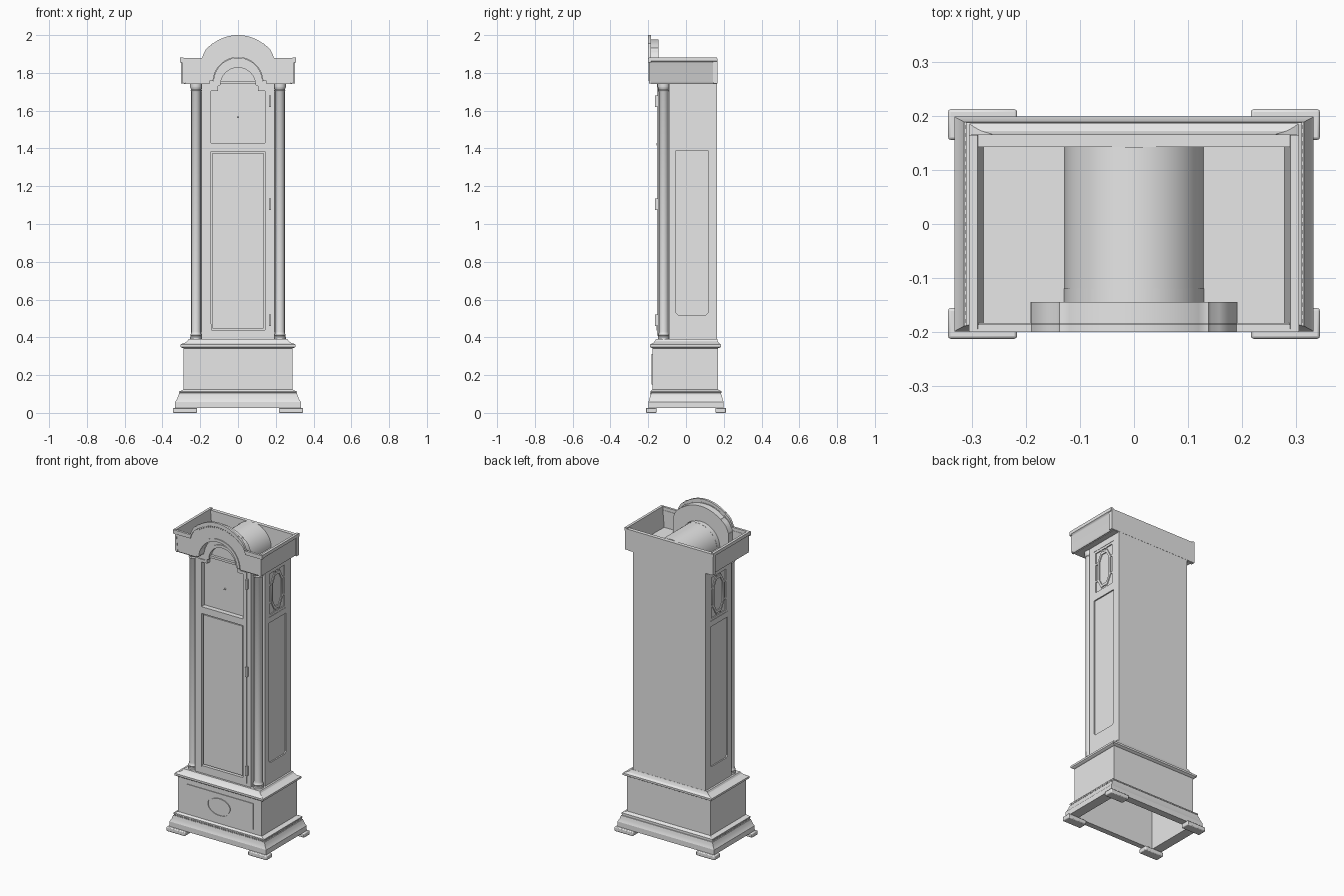
import bpy, bmesh, math
from math import sin, cos, pi, sqrt

if "Cube" in bpy.data.objects:
    bpy.data.objects.remove(bpy.data.objects["Cube"])

wood = bpy.data.materials.new("plain_grey")
wood.diffuse_color = (0.8, 0.8, 0.8, 1)
wood.use_nodes = True
wood.node_tree.nodes["Principled BSDF"].inputs["Base Color"].default_value = wood.diffuse_color


def finish(name, bm, angle=35):
    """Turn a bmesh into a shaded object."""
    bmesh.ops.remove_doubles(bm, verts=bm.verts, dist=1e-5)
    bmesh.ops.recalc_face_normals(bm, faces=bm.faces)
    me = bpy.data.meshes.new(name)
    bm.to_mesh(me)
    bm.free()
    me.materials.append(wood)
    ob = bpy.data.objects.new(name, me)
    bpy.context.collection.objects.link(ob)
    bpy.ops.object.select_all(action='DESELECT')
    ob.select_set(True)
    bpy.context.view_layer.objects.active = ob
    bpy.ops.object.shade_smooth_by_angle(angle=math.radians(angle))
    return ob


def plate(name, loops, a, b, side=False):
    """Flat outline with holes, extruded from a to b along y (or x for side plates)."""
    cu = bpy.data.curves.new(name, 'CURVE')
    cu.dimensions = '2D'
    cu.fill_mode = 'BOTH'
    cu.extrude = abs(b - a) / 2
    for loop in loops:
        sp = cu.splines.new('POLY')
        sp.points.add(len(loop) - 1)
        for p, (u, v) in zip(sp.points, loop):
            p.co = (u, v, 0, 1)
        sp.use_cyclic_u = True
    tmp = bpy.data.objects.new(name + "_outline", cu)
    bpy.context.collection.objects.link(tmp)
    dg = bpy.context.evaluated_depsgraph_get()
    me = bpy.data.meshes.new_from_object(tmp.evaluated_get(dg))
    bm = bmesh.new()
    bm.from_mesh(me)
    bpy.data.objects.remove(tmp)
    bpy.data.curves.remove(cu)
    bpy.data.meshes.remove(me)
    m = (a + b) / 2
    for v in bm.verts:
        u, w, d = v.co
        v.co = (m + d, u, w) if side else (u, m - d, w)
    return finish(name, bm)


def stack(name, rings):
    """Rectangular rings (half width, y front, y back, z) joined into a moulded box."""
    bm = bmesh.new()
    vs = [[bm.verts.new(p) for p in ((-h, f, z), (h, f, z), (h, k, z), (-h, k, z))]
          for h, f, k, z in rings]
    for r, s in zip(vs, vs[1:]):
        for i in range(4):
            j = (i + 1) % 4
            bm.faces.new((r[i], r[j], s[j], s[i]))
    bm.faces.new(vs[0])
    bm.faces.new(vs[-1])
    return finish(name, bm, 20)


def boxes(name, items):
    """Several boxes (x0, x1, y0, y1, z0, z1) in one object."""
    bm = bmesh.new()
    for x0, x1, y0, y1, z0, z1 in items:
        vs = bmesh.ops.create_cube(bm, size=1)['verts']
        for v in vs:
            v.co = ((x0 + x1) / 2 + v.co.x * (x1 - x0), (y0 + y1) / 2 + v.co.y * (y1 - y0),
                    (z0 + z1) / 2 + v.co.z * (z1 - z0))
    return finish(name, bm, 20)


def lathe(name, prof, x, y, n=24):
    """Turned part from (radius, z) points."""
    bm = bmesh.new()
    vs = [[bm.verts.new((x + r * cos(2 * pi * i / n), y + r * sin(2 * pi * i / n), z))
           for i in range(n)] for r, z in prof]
    for r, s in zip(vs, vs[1:]):
        for i in range(n):
            bm.faces.new((r[i], r[(i + 1) % n], s[(i + 1) % n], s[i]))
    bm.faces.new(vs[0])
    bm.faces.new(vs[-1])
    return finish(name, bm)


def rect(u0, u1, v0, v1):
    return [(u0, v0), (u1, v0), (u1, v1), (u0, v1)]


def arc(cx, cz, r, a0=0, a1=180, n=32, rz=None):
    return [(cx + r * cos(math.radians(a0 + (a1 - a0) * i / n)),
             cz + (rz or r) * sin(math.radians(a0 + (a1 - a0) * i / n))) for i in range(n + 1)]


def oct_long(cu, cv, a, b, c):
    """Tall octagon with corner cut c."""
    return [(cu - a + c, cv - b), (cu + a - c, cv - b), (cu + a, cv - b + 1.8 * c), (cu + a, cv + b - 1.8 * c),
            (cu + a - c, cv + b), (cu - a + c, cv + b), (cu - a, cv + b - 1.8 * c), (cu - a, cv - b + 1.8 * c)]


# Feet
for sx in (-1, 1):
    for sy, nm in ((-1, "front"), (1, "back")):
        xs, ys = sorted((sx * .217, sx * .345)), sorted((sy * .156, sy * .213))
        f = boxes(f"{nm}_foot_{'right' if sx > 0 else 'left'}", [(*xs, *ys, 0, .027)])
        bv = f.modifiers.new("rounded", 'BEVEL')
        bv.width = .005
        bv.segments = 2

# Hollow base with plinth and shoulder moulding
stack("base", [
    (.272, -.165, .155, .335), (.272, -.165, .155, .026), (.333, -.199, .199, .026), (.333, -.199, .199, .058),
    (.328, -.196, .196, .065), (.32, -.192, .192, .08), (.315, -.189, .189, .097), (.308, -.186, .186, .098),
    (.308, -.186, .186, .106), (.312, -.189, .188, .107), (.312, -.189, .188, .114), (.298, -.184, .18, .118),
    (.288, -.178, .17, .124), (.288, -.178, .17, .342), (.298, -.184, .178, .345), (.305, -.19, .186, .35),
    (.305, -.19, .186, .362), (.297, -.183, .18, .366), (.284, -.174, .173, .37), (.268, -.165, .168, .38),
    (.262, -.16, .166, .39), (.25, -.15, .165, .39)])

# Bead row along the plinth
beads = []
for i in range(41):
    x = -.3 + i * .015
    beads.append((x - .004, x + .004, -.191, -.184, .098, .106))
for i in range(25):
    y = -.18 + i * .015
    for s in (-1, 1):
        beads.append((s * .31 - .003, s * .31 + .003, y - .004, y + .004, .098, .106))
boxes("plinth_beads", beads)

# Base front panel with oval rosette
oval = arc(0, .232, .08, 0, 360, 40, .056)[:-1]
oval_in = arc(0, .232, .073, 0, 360, 40, .049)[:-1]
plate("base_panel", [rect(-.23, .23, .15, .312), oval], -.182, -.177)
plate("base_oval", [oval_in], -.183, -.177)

# Trunk core with notched front corners
plan = [(-.242, .165), (-.242, -.09), (-.19, -.09), (-.19, -.125), (.19, -.125), (.19, -.09), (.242, -.09), (.242, .165)]
bm = bmesh.new()
face = bm.faces.new([bm.verts.new((x, y, .385)) for x, y in plan])
top = bmesh.ops.extrude_face_region(bm, geom=[face])['geom']
for v in top:
    if isinstance(v, bmesh.types.BMVert):
        v.co.z = 1.752
finish("trunk", bm)

# Trunk front surround, stopping around the door
door = [(-.167, .41), (.167, .41), (.167, 1.722), (.122, 1.722)] + arc(0, 1.73, .115) + [(-.122, 1.722), (-.167, 1.722)]
surround = [(-.192, .385), (.192, .385), (.192, 1.752), (.132, 1.752)] + arc(0, 1.75, .13) + [(-.132, 1.752), (-.192, 1.752)]
plate("front_surround", [surround, door], -.148, -.12)

# Door with a dial opening and a lower panel
dial = [(-.143, 1.428), (.143, 1.428), (.143, 1.705), (.105, 1.705), (.105, 1.73)] + arc(0, 1.735, .093) + \
       [(-.105, 1.73), (-.105, 1.705), (-.143, 1.705)]
plate("door", [door, dial, rect(-.143, .143, .44, 1.385)], -.154, -.12)
plate("door_panel", [rect(-.135, .135, .448, 1.377)], -.148, -.12)
boxes("dial_sill", [(-.143, .143, -.156, -.125, 1.415, 1.428)])
boxes("hinges", [(.163, .175, -.163, -.145, z - .03, z + .03) for z in (.49, 1.105, 1.65)])
boxes("keyhole_plate", [(-.147, -.141, -.157, -.15, .435, .47)])
plate("dial_arbor", [arc(0, 1.565, .005, 0, 360, 12)[:-1]], -.135, -.12)

# Barrel vault behind the arch
plate("barrel_vault", [arc(0, 1.75, .129, 0, 180, 40)], -.13, .143)

# Corner columns with turned bases and capitals
col = [(.031, .388), (.031, .402), (.028, .406), (.031, .412), (.026, .42), (.025, .43), (.025, 1.7), (.029, 1.706),
       (.026, 1.712), (.031, 1.722), (.032, 1.728), (.032, 1.75)]
for s, nm in ((-1, "left"), (1, "right")):
    lathe(f"column_{nm}", col, s * .222, -.118)
    # Side skin with a long panel and a fretwork window
    a, b = sorted((s * .24, s * .25))
    r = .012
    low = [(-.052 + r, .518), (.117 - r, .518), (.117, .518 + r), (.117, 1.39), (-.052, 1.39), (-.052, .518 + r)]
    plate(f"side_frame_{nm}", [rect(-.09, .165, .385, 1.752), low, rect(-.052, .117, 1.425, 1.706)], a, b, True)
    c, d = sorted((s * .24, s * .248))
    cy, cz = .0325, 1.5655
    plate(f"fret_border_{nm}", [rect(-.052, .117, 1.425, 1.706), rect(-.04, .105, 1.439, 1.692)], c, d, True)
    plate(f"fret_ring_{nm}", [oct_long(cy, cz, .055, .112, .028), oct_long(cy, cz, .042, .097, .023)], c, d, True)
    lo, hi = sorted((s * .24, s * .2475))
    bars = [(lo, hi, cy + t * .052, cy + t * .075, cz + q * .055 - .005, cz + q * .055 + .005)
            for t in (-1, 1) for q in (-1, 1)]
    bars += [(lo, hi, cy + t * .018 - .004, cy + t * .018 + .004, cz + q * .119 - .011, cz + q * .119 + .011)
             for t in (-1, 1) for q in (-1, 1)]
    boxes(f"fret_bars_{nm}", bars)
    # Hood side wall with a flared crown
    prof = [(.278, 1.745), (.29, 1.745), (.296, 1.755), (.296, 1.852), (.3, 1.858), (.306, 1.862), (.306, 1.882),
            (.29, 1.882)]
    plate(f"hood_side_{nm}", [[(s * x, z) for x, z in prof]], -.195, .165)
    # Hood underside in front, beside the arch
    x0, x1 = sorted((s * .15, s * .285))
    boxes(f"hood_soffit_{nm}", [(x0, x1, -.186, -.145, 1.742, 1.755)])

# Hood floor and back wall
boxes("hood_floor", [(-.285, .285, -.146, .163, 1.742, 1.756)])
boxes("hood_back", [(-.302, .302, .143, .166, 1.745, 1.875)])


# Arched hood front
def crest(drop, hx):
    cove = [(.19, 1.88), (.183, 1.9), (.172, 1.922), (.158, 1.938), (.143, 1.947), (.138, 1.956)]
    cap = [(x / 100, 1.782 + sqrt(.218 ** 2 - (x / 100) ** 2)) for x in range(13, 0, -1)]
    half = [(hx, 1.88)] + cove + cap
    return [(x, z - drop) for x, z in half + [(0, 2.0)] + [(-x, z) for x, z in reversed(half)]]


under = [(-.296, 1.748), (-.15, 1.748), (-.15, 1.758), (-.132, 1.758)] + arc(0, 1.75, .132, 176, 4) + \
        [(.132, 1.758), (.15, 1.758), (.15, 1.748), (.296, 1.748)]
plate("hood_fascia", [crest(.02, .296) + under], -.193, -.184)
plate("crest_moulding", [crest(0, .306) + crest(.024, .306)[::-1]], -.2, -.186)
plate("hood_arch_block", [crest(.024, .192) + [(-.192, 1.758)] + arc(0, 1.75, .132, 176, 4) + [(.192, 1.758)]],
      -.184, -.145)
plate("arch_moulding", [arc(0, 1.75, .15, 3, 177) + arc(0, 1.75, .132, 177, 3)], -.198, -.19)

# Beads under the crest
beads = []
for i in range(-9, 10):
    x = i * .0145
    z = 1.782 + sqrt(.218 ** 2 - x * x) - .029
    beads.append((x - .004, x + .004, -.198, -.19, z - .004, z + .004))
boxes("crest_beads", beads)
